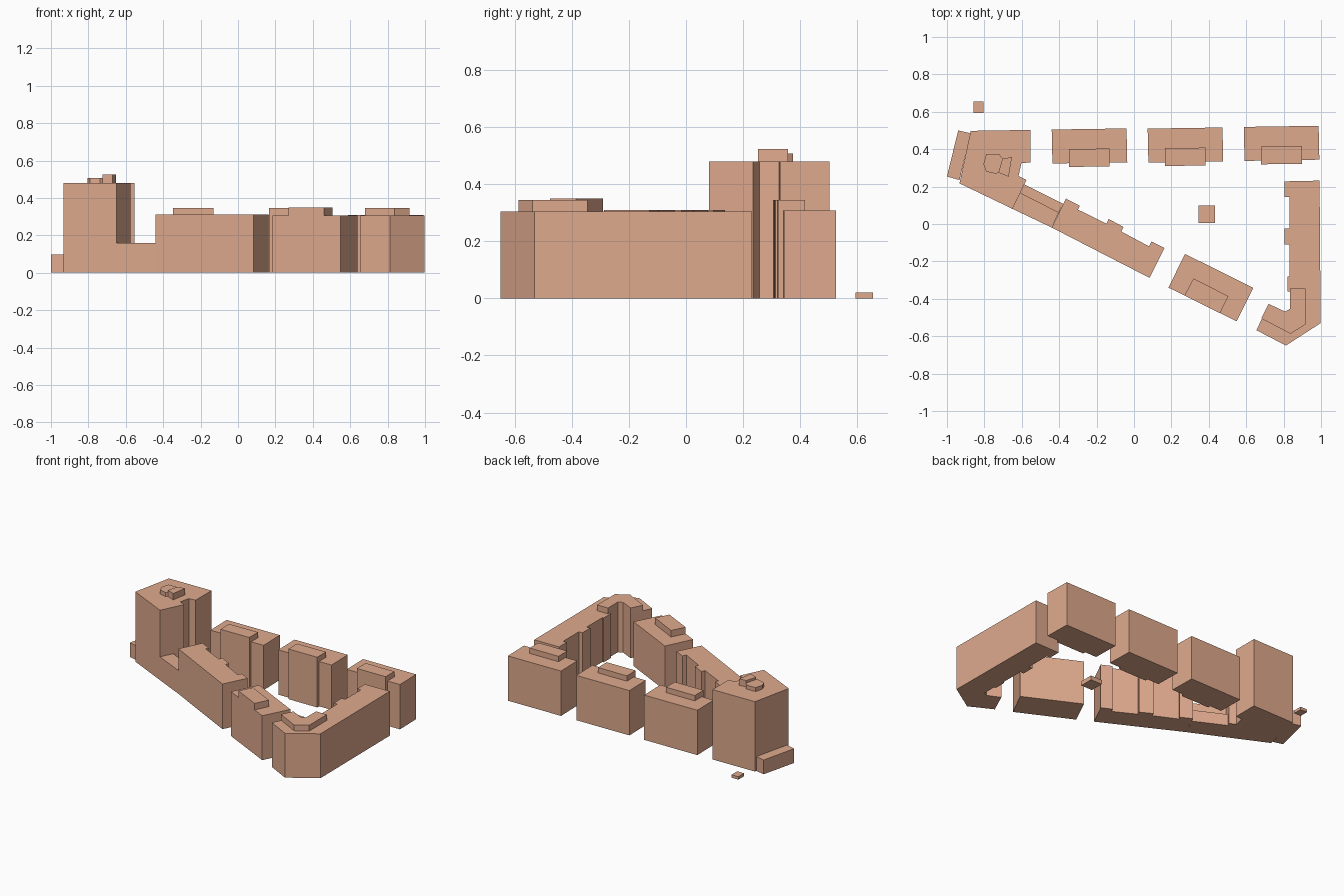
import bpy, bmesh

clay = bpy.data.materials.new("clay")
clay.diffuse_color = (0.74, 0.40, 0.27, 1)


def block(name, outline, top, base=0.0):
    """Extrude a flat plan outline from base up to top."""
    bm = bmesh.new()
    face = bm.faces.new([bm.verts.new((x, y, base)) for x, y in outline])
    out = bmesh.ops.extrude_face_region(bm, geom=[face])
    verts = [g for g in out["geom"] if isinstance(g, bmesh.types.BMVert)]
    bmesh.ops.translate(bm, verts=verts, vec=(0, 0, top - base))
    bmesh.ops.recalc_face_normals(bm, faces=bm.faces)
    mesh = bpy.data.meshes.new(name)
    bm.to_mesh(mesh)
    bm.free()
    mesh.materials.append(clay)
    obj = bpy.data.objects.new(name, mesh)
    bpy.context.collection.objects.link(obj)
    return obj


def rect(x0, x1, y0, y1):
    return [(x0, y0), (x1, y0), (x1, y1), (x0, y1)]


# Corner tower with roof housings
block("tower", [(-0.933, 0.217), (-0.65, 0.081), (-0.575, 0.235), (-0.617, 0.257),
                (-0.602, 0.325), (-0.553, 0.33), (-0.553, 0.503), (-0.873, 0.498)], 0.48)
block("roof_housing_low", [(-0.79, 0.374), (-0.72, 0.374), (-0.703, 0.35), (-0.725, 0.275),
                           (-0.738, 0.268), (-0.79, 0.28), (-0.805, 0.32)], 0.507, 0.48)
block("roof_housing_high", [(-0.703, 0.35), (-0.653, 0.357), (-0.67, 0.253),
                            (-0.725, 0.275)], 0.524, 0.48)

# Low annex along the tower's west side
block("annex", [(-1.0, 0.254), (-0.933, 0.235), (-0.873, 0.485), (-0.94, 0.5)], 0.098)

# Low link between tower and long row, with a lower strip behind
block("link", [(-0.65, 0.081), (-0.44, -0.019), (-0.402, 0.062), (-0.61, 0.168)], 0.16)
block("link_strip", [(-0.61, 0.168), (-0.402, 0.062), (-0.378, 0.108), (-0.587, 0.212)], 0.08)

# Long diagonal row with stair projections on the courtyard side
block("long_row", [(-0.44, -0.019), (0.083, -0.288), (0.163, -0.128), (0.094, -0.094),
                   (0.081, -0.12), (-0.068, -0.04), (-0.056, -0.016), (-0.136, 0.027),
                   (-0.147, 0.002), (-0.3, 0.077), (-0.289, 0.097), (-0.364, 0.136)], 0.31)

# Diagonal house with penthouse
block("diagonal_house", [(0.184, -0.34), (0.548, -0.52), (0.638, -0.342), (0.273, -0.16)], 0.305)
block("diagonal_penthouse", [(0.27, -0.382), (0.46, -0.477), (0.505, -0.386),
                             (0.318, -0.291)], 0.35, 0.305)

# East row turning the south-east corner
inner_corner = [(0.72, -0.427), (0.807, -0.468), (0.835, -0.453)]
block("east_row", [(0.805, 0.228), (0.992, 0.232), (0.998, -0.53), (0.812, -0.65),
                   (0.655, -0.568)] + inner_corner +
      [(0.835, -0.36), (0.822, -0.36), (0.822, -0.28), (0.832, -0.28), (0.832, -0.11),
       (0.805, -0.11), (0.805, -0.025), (0.832, -0.025), (0.832, 0.145), (0.805, 0.145)], 0.305)
block("corner_penthouse", [(0.68, -0.505), (0.837, -0.587), (0.917, -0.537), (0.917, -0.345),
                           (0.835, -0.345)] + inner_corner[::-1], 0.345, 0.305)

# Three matching north houses, each with a courtyard bay and penthouse
for i, (dx, dy) in enumerate([(0, 0), (0.513, 0.005), (1.027, 0.014)], 1):
    house = block(f"north_house_{i}", [(-0.44, 0.505), (-0.04, 0.511), (-0.036, 0.33),
                                       (-0.13, 0.328), (-0.13, 0.308), (-0.347, 0.305),
                                       (-0.347, 0.325), (-0.436, 0.323)], 0.308)
    pent = block(f"north_penthouse_{i}", [(-0.347, 0.305), (-0.13, 0.308), (-0.13, 0.403),
                                          (-0.348, 0.401)], 0.345, 0.308)
    for obj in (house, pent):
        obj.location = (dx, dy, 0)

# Small free-standing huts
block("courtyard_hut", rect(0.346, 0.434, 0.005, 0.1), 0.03)
block("outer_hut", rect(-0.857, -0.805, 0.593, 0.655), 0.02)
